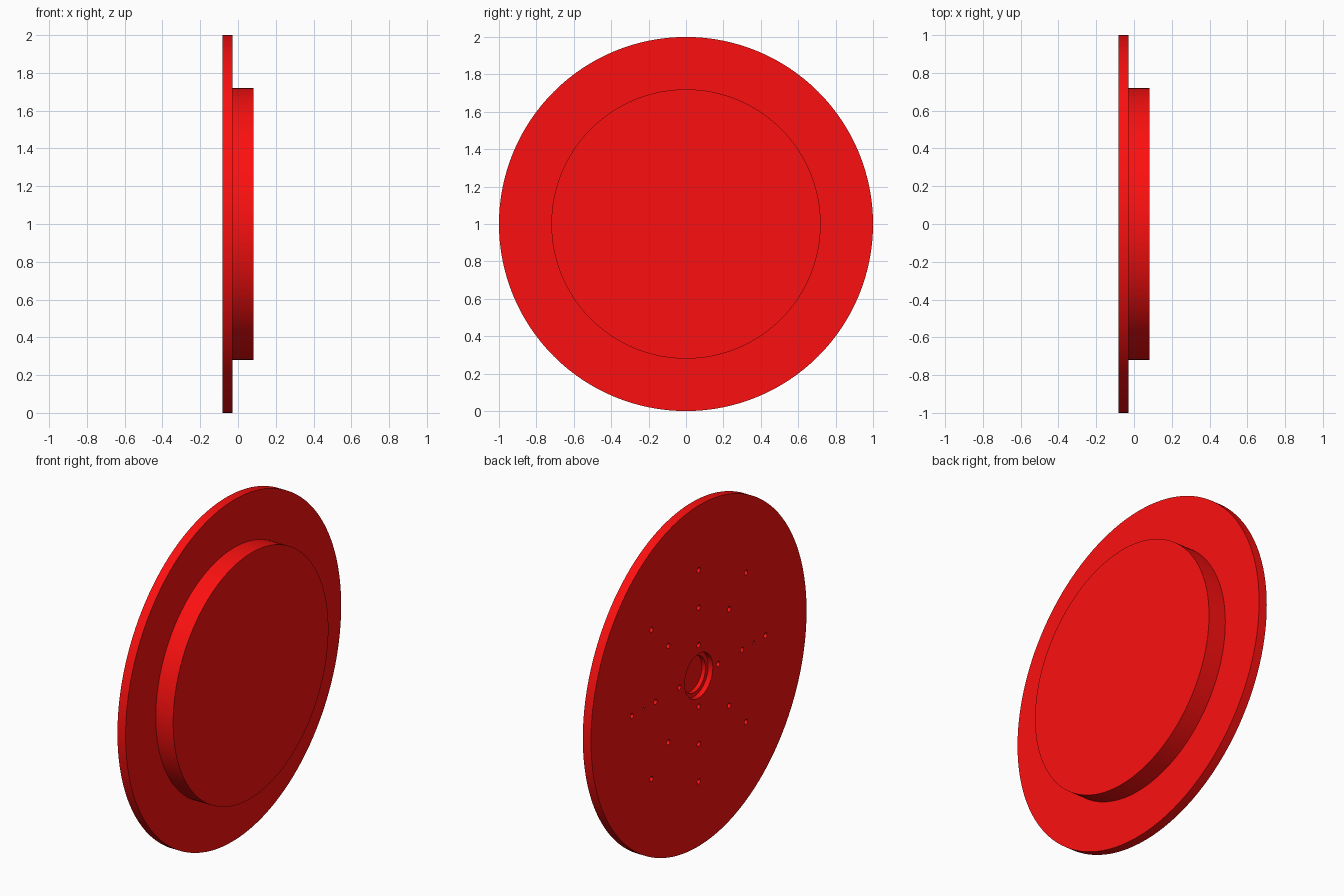
import bpy, bmesh, math
from mathutils import Matrix

if "Cube" in bpy.data.objects:
    bpy.data.objects.remove(bpy.data.objects["Cube"])

RED = bpy.data.materials.new("red")
RED.diffuse_color = (0.98, 0.005, 0.005, 1)
RED.use_nodes = True
RED.node_tree.nodes["Principled BSDF"].inputs["Base Color"].default_value = RED.diffuse_color
BACK, STEP, FRONT = -0.083, -0.03, 0.083


def make_object(name, bm):
    bmesh.ops.recalc_face_normals(bm, faces=bm.faces)
    mesh = bpy.data.meshes.new(name)
    bm.to_mesh(mesh)
    bm.free()
    obj = bpy.data.objects.new(name, mesh)
    bpy.context.collection.objects.link(obj)
    mesh.materials.append(RED)
    return obj


def lathe(name, profile, sides):
    """Stack rings of (x, radius) around the x axis and cap both ends."""
    bm = bmesh.new()
    rings = []
    for x, r in profile:
        rings.append([bm.verts.new((x, r * math.cos(2 * math.pi * i / sides),
                                    1 + r * math.sin(2 * math.pi * i / sides)))
                      for i in range(sides)])
    for a, b in zip(rings, rings[1:]):
        for i in range(sides):
            j = (i + 1) % sides
            bm.faces.new((a[i], a[j], b[j], b[i]))
    bm.faces.new(rings[0])
    bm.faces.new(rings[-1])
    return make_object(name, bm)


# Flanged disc with raised boss in front and a stepped blind bore in the back
plate = lathe("faceplate", [
    (STEP, 0.105), (BACK + 0.03, 0.105), (BACK + 0.03, 0.13), (BACK, 0.13),
    (BACK, 1.0), (STEP, 1.0), (STEP, 0.72), (FRONT, 0.72)], 128)

# Hole pattern: (ring radius, count, hole radius)
bm = bmesh.new()
for ring, count, radius in ((0.18, 4, 0.015), (0.40, 8, 0.015),
                            (0.62, 8, 0.015), (0.51, 2, 0.008)):
    for i in range(count):
        a = 2 * math.pi * i / count
        place = (Matrix.Translation((BACK, ring * math.cos(a), 1 + ring * math.sin(a)))
                 @ Matrix.Rotation(math.pi / 2, 4, 'Y'))
        bmesh.ops.create_cone(bm, cap_ends=True, segments=20, radius1=radius,
                              radius2=radius, depth=0.11, matrix=place)
cutter = make_object("hole_cutter", bm)
cutter.hide_render = True

# Drill the holes
mod = plate.modifiers.new("holes", 'BOOLEAN')
mod.operation = 'DIFFERENCE'
mod.solver = 'EXACT'
mod.object = cutter
bpy.context.view_layer.objects.active = plate
plate.select_set(True)
bpy.ops.object.modifier_apply(modifier=mod.name)
bpy.data.objects.remove(cutter)
bpy.ops.object.shade_smooth_by_angle(angle=math.radians(30))
